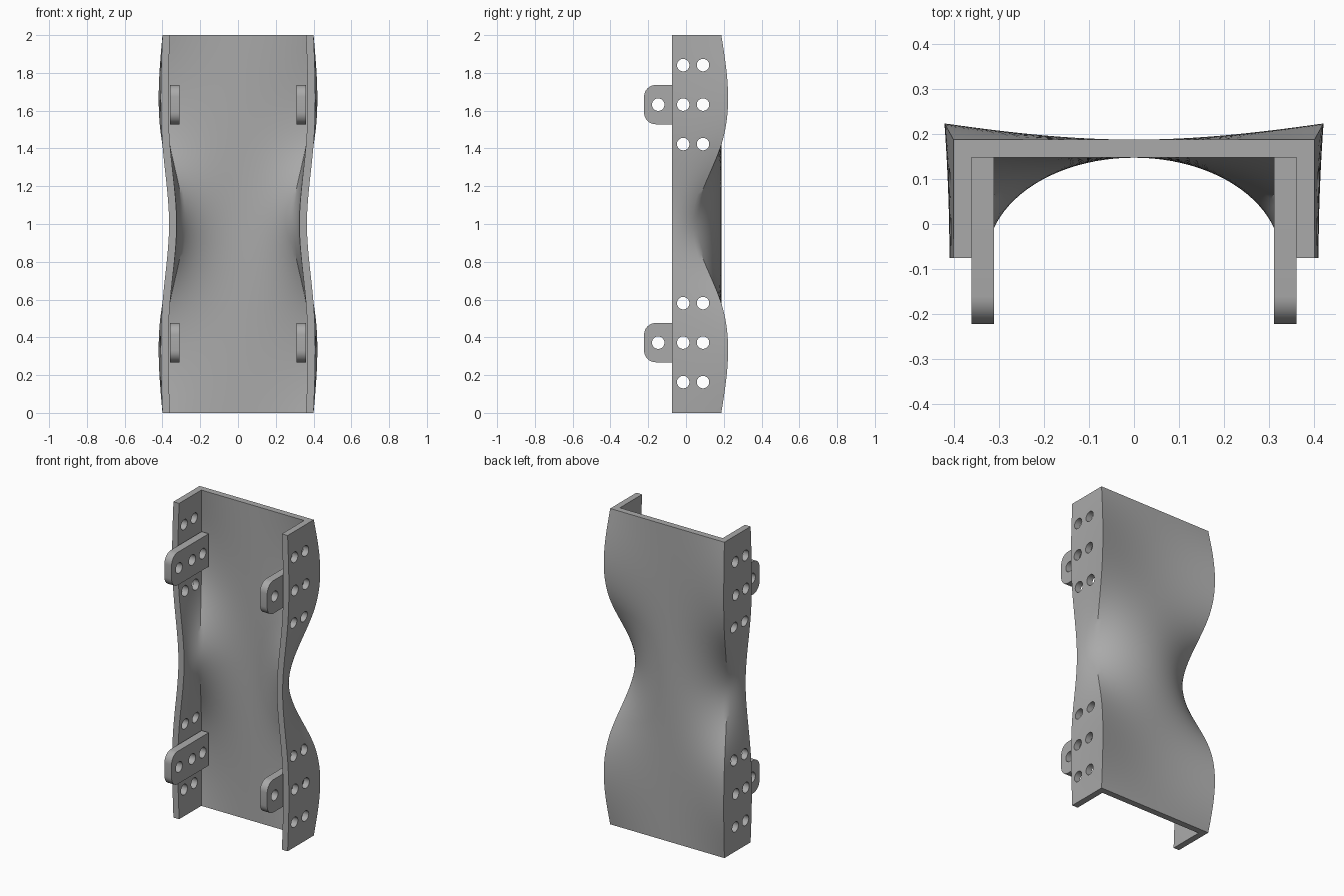
import bpy, bmesh, math
from mathutils import Matrix

if "Cube" in bpy.data.objects:
    bpy.data.objects.remove(bpy.data.objects["Cube"])

FRONT, HOLE_R = -0.075, 0.033
BRACKET_Z = (0.372, 1.632)
HOLE_Y = (-0.015, 0.09)

grey = bpy.data.materials.new("plain grey")
grey.use_nodes = True
grey.diffuse_color = (0.4, 0.4, 0.4, 1)
grey.node_tree.nodes["Principled BSDF"].inputs["Base Color"].default_value = (0.4, 0.4, 0.4, 1)


def make_object(name, bm):
    bmesh.ops.recalc_face_normals(bm, faces=bm.faces)
    mesh = bpy.data.meshes.new(name)
    bm.to_mesh(mesh)
    bm.free()
    mesh.materials.append(grey)
    obj = bpy.data.objects.new(name, mesh)
    bpy.context.collection.objects.link(obj)
    return obj


def drill(obj, holes):
    """Cut round holes along x at each (y, z)."""
    bm = bmesh.new()
    for y, z in holes:
        place = Matrix.Translation((0, y, z)) @ Matrix.Rotation(math.pi / 2, 4, 'Y')
        bmesh.ops.create_cone(bm, cap_ends=True, segments=32, radius1=HOLE_R,
                              radius2=HOLE_R, depth=1.2, matrix=place)
    cutter = make_object("hole_cutter", bm)
    cutter.hide_render = True
    mod = obj.modifiers.new("holes", 'BOOLEAN')
    mod.operation, mod.solver, mod.object = 'DIFFERENCE', 'EXACT', cutter
    bpy.context.view_layer.objects.active = obj
    bpy.ops.object.modifier_apply(modifier=mod.name)
    bpy.data.objects.remove(cutter)


def smooth(obj):
    bpy.ops.object.select_all(action='DESELECT')
    obj.select_set(True)
    bpy.context.view_layer.objects.active = obj
    bpy.ops.object.shade_smooth_by_angle(angle=math.radians(30))


def waist(z):
    """Spline blend: 0 is the square channel, 1 the round waist."""
    d, h1 = min(z, 2 - z), 0.58
    h2 = 1 - h1
    m2 = -(6 / h2 + 12 / h2 ** 2) / (4 - h2)
    m1 = -6 / h2 ** 2 - 2 * m2
    if d < h1:
        return m1 / (6 * h1) * (d ** 3 - h1 ** 2 * d)
    b = (d - h1) / h2
    a = 1 - b
    return b + h2 ** 2 / 6 * ((a ** 3 - a) * m1 + (b ** 3 - b) * m2)


def section(half, back, waist_half, s, side_n=8, back_n=32):
    """Open profile from the right lip round the back to the left lip."""
    corner = math.radians(28)
    pts = []
    for i in range(side_n):
        t = i / side_n
        pts.append((half, FRONT + (back - FRONT) * t, corner * t))
    for i in range(back_n + 1):
        t = i / back_n
        pts.append((half * (1 - 2 * t), back, corner + (math.pi - 2 * corner) * t))
    for i in reversed(range(side_n)):
        t = i / side_n
        pts.append((-half, FRONT + (back - FRONT) * t, math.pi - corner * t))
    out = []
    for x, y, ang in pts:
        ex = waist_half * math.cos(ang)
        ey = FRONT + (back - FRONT) * math.sin(ang)
        out.append((x + s * (ex - x), y + s * (ey - y)))
    return out


# Channel body lofted from square ends to a rounded waist
bm = bmesh.new()
rings, LEVELS = [], 64
for k in range(LEVELS + 1):
    z = 2 * k / LEVELS
    s = waist(z)
    outer = section(0.40, 0.187, 0.365, s)
    inner = section(0.36, 0.147, 0.325, s)
    rings.append([bm.verts.new((x, y, z)) for x, y in outer + inner[::-1]])
n = len(rings[0])
for low, high in zip(rings, rings[1:]):
    for i in range(n):
        j = (i + 1) % n
        bm.faces.new((low[i], low[j], high[j], high[i]))
for ring in (rings[0], rings[-1]):
    for i in range(n // 2 - 1):
        bm.faces.new((ring[i], ring[i + 1], ring[n - 2 - i], ring[n - 1 - i]))
channel = make_object("channel_body", bm)
drill(channel, [(y, zc + dz) for zc in BRACKET_Z for dz in (-0.209, 0, 0.209) for y in HOLE_Y])
smooth(channel)


# Bracket plates with rounded front corners
def bracket(name, side, zc):
    half_h, tip, back, r = 0.104, -0.222, 0.15, 0.062
    outline = [(back, zc - half_h), (back, zc + half_h)]
    for sign in (1, -1):
        for i in range(9):
            a = math.pi / 2 * (i / 8 if sign > 0 else 1 - i / 8)
            outline.append((tip + r - r * math.sin(a),
                            zc + sign * (half_h - r + r * math.cos(a))))
    bm = bmesh.new()
    face = bm.faces.new([bm.verts.new((side * 0.31, y, z)) for y, z in outline])
    ext = bmesh.ops.extrude_face_region(bm, geom=[face])
    bmesh.ops.translate(bm, vec=(side * 0.05, 0, 0),
                        verts=[v for v in ext["geom"] if isinstance(v, bmesh.types.BMVert)])
    obj = make_object(name, bm)
    drill(obj, [(y, zc) for y in (-0.147,) + HOLE_Y])
    smooth(obj)


for level, zc in zip(("lower", "upper"), BRACKET_Z):
    for label, side in (("left", 1), ("right", -1)):
        bracket(f"{level}_{label}_bracket", side, zc)
